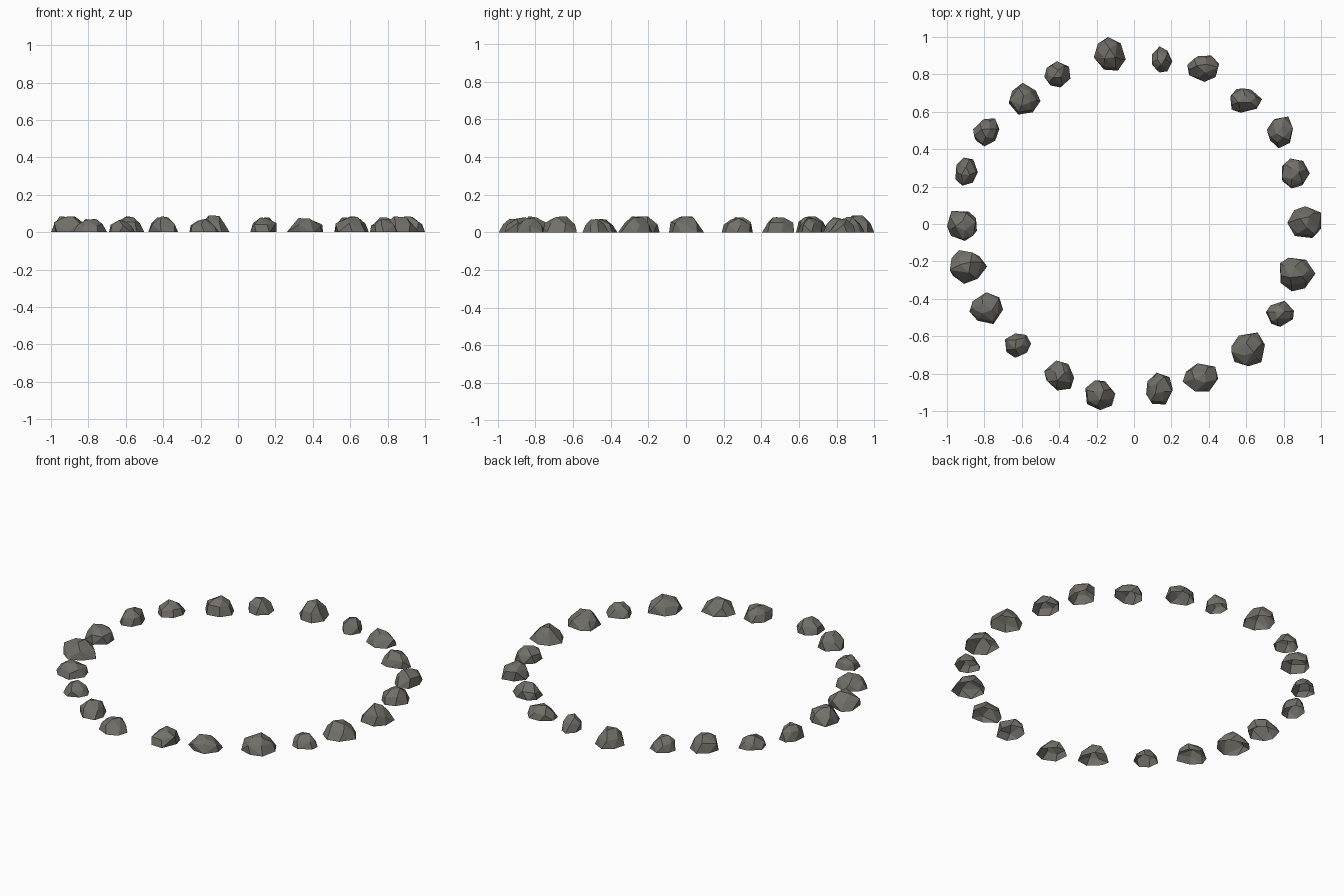
import bpy
import bmesh
import random
from math import cos, sin, radians, tau
from mathutils import Vector

random.seed(7)

cube = bpy.data.objects.get("Cube")
if cube:
    bpy.data.objects.remove(cube, do_unlink=True)

# Single warm grey for every stone
stone_grey = bpy.data.materials.new("stone_grey")
stone_grey.use_nodes = True
colour = (0.165, 0.158, 0.137, 1)
stone_grey.diffuse_color = colour
stone_grey.node_tree.nodes["Principled BSDF"].inputs["Base Color"].default_value = colour

# Stones clockwise from the back, in hundredths of a unit:
# centre x, centre y, width, depth, height, then direction of the sharpest corner in degrees
STONES = [
    (-13, 91, 17, 18, 9, 95), (15, 88, 11, 14, 8, 99), (37, 83, 17, 14, 7.5, 60),
    (60, 66, 17, 13, 8, 5), (78, 49, 14, 17, 8, 60), (86.5, 27, 15, 16, 7.5, 0),
    (91, 1, 18, 17, 8.5, 35), (87.5, -27, 19, 18, 8.5, 0), (78, -48, 15, 14, 7, 75),
    (61, -67, 18, 18, 8.5, 60), (35.5, -82, 19, 15, 7.5, 45), (13.5, -88, 14, 17, 8, 99),
    (-18, -91.5, 16, 16, 7, -45), (-40, -81, 16, 16, 8.5, -50), (-62, -65, 14, 13, 6.5, -99),
    (-79, -45, 18, 17, 7, 90), (-88.5, -23, 20, 18, 8.5, 0), (-92, -1, 16, 16, 8.5, 125),
    (-89.5, 28, 12, 15, 8, 55), (-79, 49, 14, 15, 7, 55), (-58.5, 67, 17, 17, 8.5, 95),
    (-41, 80, 14, 14, 8, 35),
]


def jittered_ring(count, start, radius, height, spread):
    """Points around a circle with uneven spacing, radius and height."""
    step = tau / count
    points = []
    for i in range(count):
        angle = start + step * (i + random.uniform(-0.22, 0.22) * (i > 0))
        r = radius * random.uniform(1 - spread, 1 + spread)
        z = height * random.uniform(1 - spread, 1 + spread)
        points.append(Vector((r * cos(angle), r * sin(angle), z)))
    return points


def stone_points(corner):
    """Foot, shoulder and crown points of one chipped stone."""
    foot = jittered_ring(7, corner, 0.95, 0, 0.08)
    foot[0] *= 1.15
    shoulder = jittered_ring(6, corner + 0.3, 0.8, 0.55, 0.16)
    crown = jittered_ring(3, random.uniform(0, tau), 0.36, 0.95, 0.08)
    return foot + shoulder + crown


def fit(points, width, depth, height):
    """Give one stone its size, centred over the origin."""
    size = (width, depth, height)
    for axis in range(3):
        low = min(p[axis] for p in points)
        high = max(p[axis] for p in points)
        base = 0 if axis == 2 else 0.5
        for p in points:
            p[axis] = ((p[axis] - low) / (high - low) - base) * size[axis]


def make_stone(number, x, y, width, depth, height, corner):
    points = stone_points(radians(corner))
    fit(points, width, depth, height)

    # Faceted shell, left open where it rests on the ground
    bm = bmesh.new()
    verts = [bm.verts.new(p / 100) for p in points]
    bmesh.ops.convex_hull(bm, input=verts)
    bm.normal_update()
    underside = [f for f in bm.faces if f.normal.z < -0.95]
    bmesh.ops.delete(bm, geom=underside, context='FACES_ONLY')
    loose = [v for v in bm.verts if not v.link_faces]
    bmesh.ops.delete(bm, geom=loose, context='VERTS')

    # Merge nearly level chips into broader flat faces
    bmesh.ops.dissolve_limit(bm, angle_limit=radians(8), verts=bm.verts[:], edges=bm.edges[:])

    name = f"ring_stone_{number:02d}"
    mesh = bpy.data.meshes.new(name)
    bm.to_mesh(mesh)
    bm.free()
    mesh.materials.append(stone_grey)
    stone = bpy.data.objects.new(name, mesh)
    stone.location = (x / 100, y / 100, 0)
    bpy.context.collection.objects.link(stone)


for number, stone in enumerate(STONES, start=1):
    make_stone(number, *stone)
